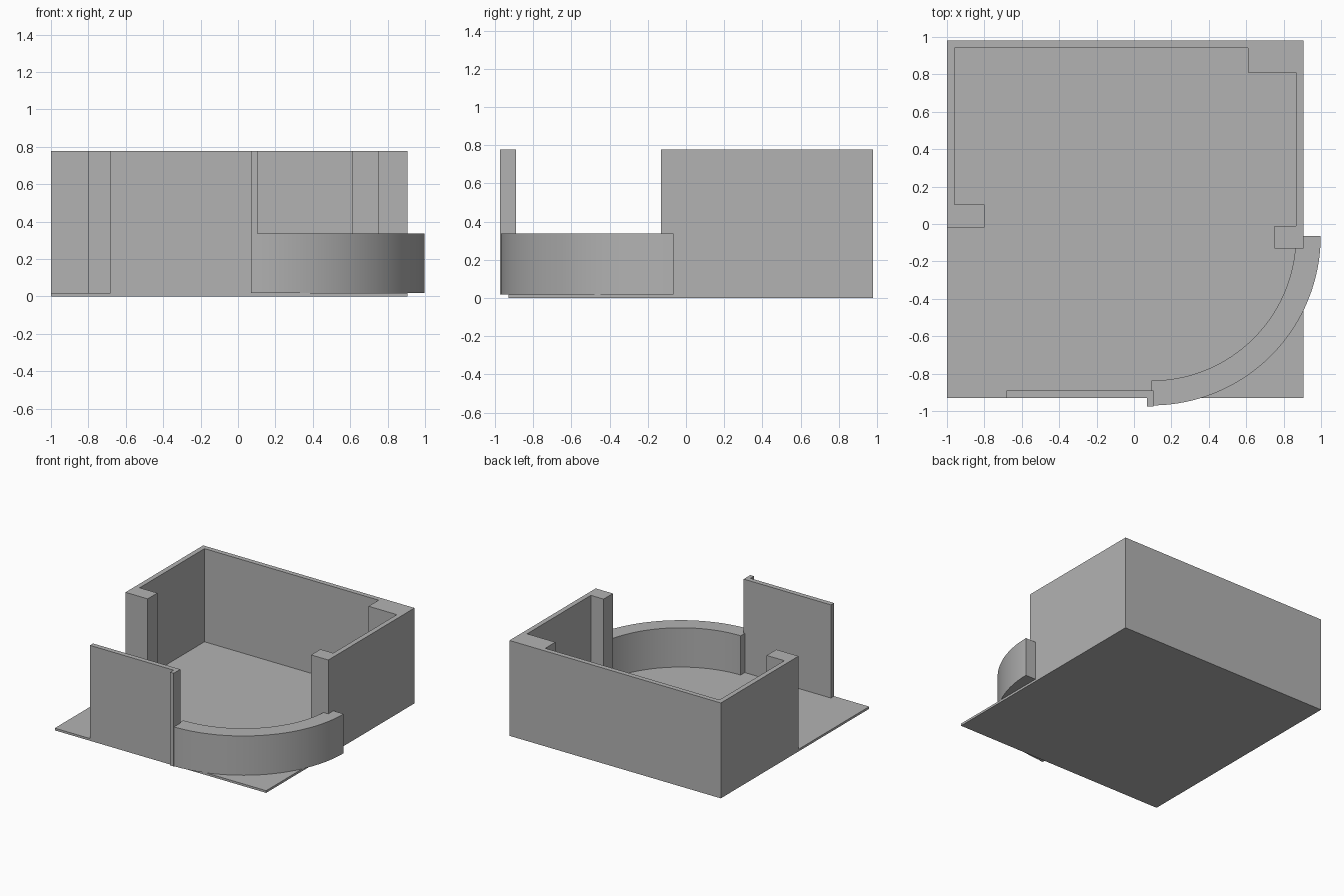
import bpy
import bmesh
from math import cos, sin, pi

cube = bpy.data.objects.get("Cube")
if cube:
    bpy.data.objects.remove(cube, do_unlink=True)

FLOOR_TOP, WALL_TOP, CURB_TOP = 0.018, 0.777, 0.338
LEFT, RIGHT, FRONT, BACK = -1.0, 0.905, -0.93, 0.98

grey = bpy.data.materials.new("plain grey")
grey.use_nodes = True
colour = (0.45, 0.45, 0.45, 1)
grey.diffuse_color = colour
grey.node_tree.nodes["Principled BSDF"].inputs["Base Color"].default_value = colour


def extrude_plan(name, outline, bottom, top):
    """Raise a closed floor-plan outline into a solid."""
    bm = bmesh.new()
    face = bm.faces.new([bm.verts.new((x, y, bottom)) for x, y in outline])
    raised = bmesh.ops.extrude_face_region(bm, geom=[face])["geom"]
    verts = [g for g in raised if isinstance(g, bmesh.types.BMVert)]
    bmesh.ops.translate(bm, verts=verts, vec=(0, 0, top - bottom))
    bmesh.ops.recalc_face_normals(bm, faces=bm.faces)
    mesh = bpy.data.meshes.new(name)
    bm.to_mesh(mesh)
    bm.free()
    mesh.materials.append(grey)
    obj = bpy.data.objects.new(name, mesh)
    bpy.context.collection.objects.link(obj)
    return obj


# Floor slab
extrude_plan("floor", [(LEFT, FRONT), (RIGHT, FRONT), (RIGHT, BACK), (LEFT, BACK)],
             0, FLOOR_TOP)

# Three-sided wall with returns at both ends and a boxed back corner
extrude_plan("walls", [
    (LEFT, -0.02), (LEFT, BACK), (RIGHT, BACK), (RIGHT, -0.13),
    (0.75, -0.13), (0.75, -0.01), (0.865, -0.01), (0.865, 0.81),
    (0.61, 0.81), (0.61, 0.94), (-0.96, 0.94), (-0.96, 0.105),
    (-0.8, 0.105), (-0.8, -0.02)], FLOOR_TOP, WALL_TOP)

# Front screen with a narrow post at its end
extrude_plan("front_screen", [
    (-0.683, FRONT), (0.07, FRONT), (0.07, -0.975), (0.103, -0.975),
    (0.103, -0.89), (-0.683, -0.89)], FLOOR_TOP, WALL_TOP)

# Low curved wall sweeping around the front corner
CX, CY, OUTER, INNER, STEPS = 0.093, -0.065, 0.905, 0.772, 48
angles = [-pi / 2 + pi / 2 * i / STEPS for i in range(STEPS + 1)]


def arc(radius):
    return [(CX + radius * cos(a), CY + radius * sin(a)) for a in angles]


curb = extrude_plan("curved_wall", arc(OUTER) + arc(INNER)[::-1], FLOOR_TOP, CURB_TOP)
bpy.ops.object.select_all(action="DESELECT")
curb.select_set(True)
bpy.context.view_layer.objects.active = curb
bpy.ops.object.shade_smooth_by_angle()
